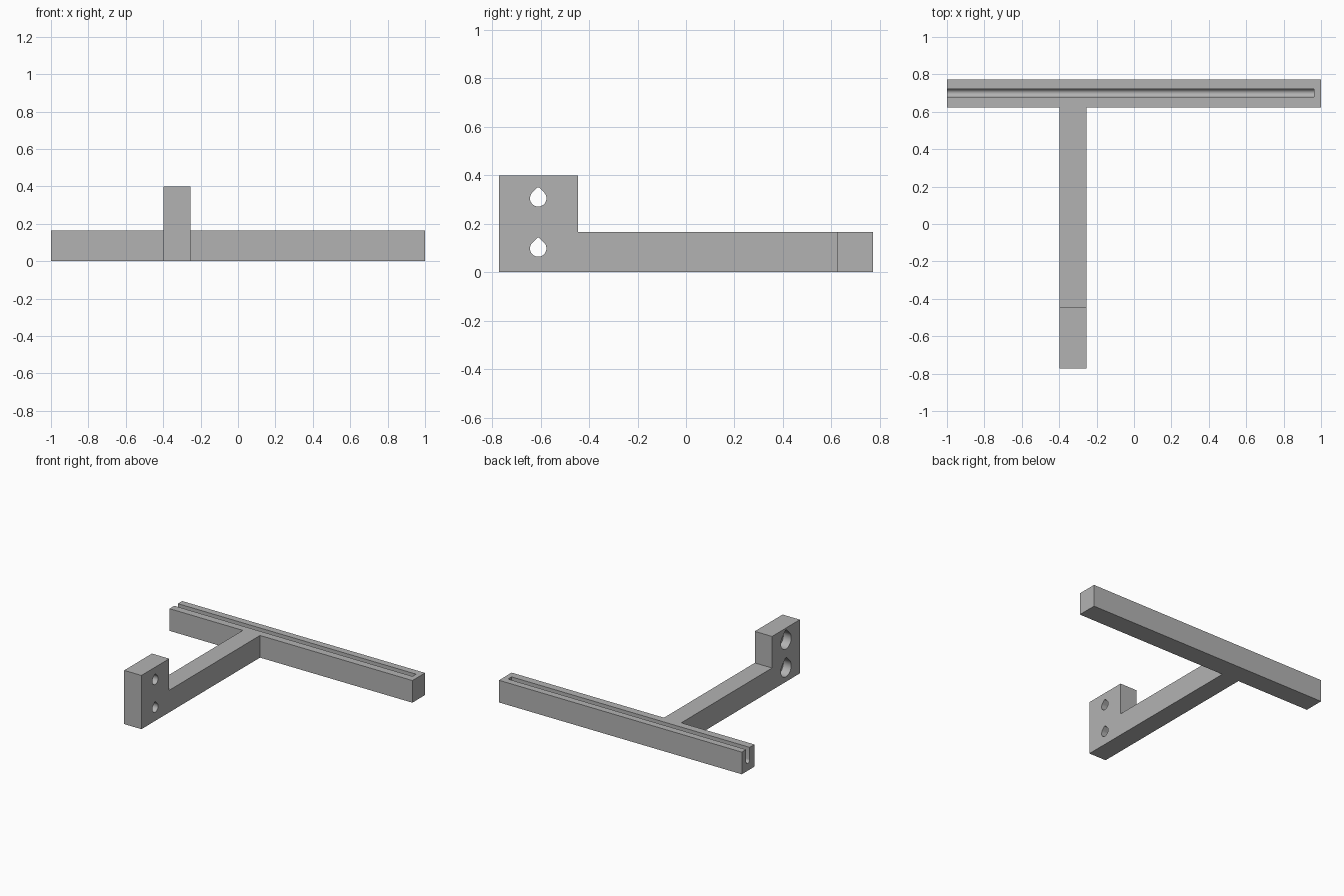
import bpy, bmesh, math
from mathutils import Vector

if "Cube" in bpy.data.objects:
    bpy.data.objects.remove(bpy.data.objects["Cube"], do_unlink=True)

grey = bpy.data.materials.new("matte_grey")
grey.use_nodes = True
colour = (0.45, 0.45, 0.45, 1)
grey.diffuse_color = colour
grey.node_tree.nodes["Principled BSDF"].inputs["Base Color"].default_value = colour


def prism(name, outline, x0, x1):
    """Extrude a (y, z) outline along x."""
    bm = bmesh.new()
    face = bm.faces.new([bm.verts.new((x0, y, z)) for y, z in outline])
    out = bmesh.ops.extrude_face_region(bm, geom=[face])
    verts = [v for v in out["geom"] if isinstance(v, bmesh.types.BMVert)]
    bmesh.ops.translate(bm, verts=verts, vec=Vector((x1 - x0, 0, 0)))
    bmesh.ops.recalc_face_normals(bm, faces=bm.faces)
    mesh = bpy.data.meshes.new(name)
    bm.to_mesh(mesh)
    bm.free()
    mesh.materials.append(grey)
    obj = bpy.data.objects.new(name, mesh)
    bpy.context.collection.objects.link(obj)
    return obj


def combine(target, tool, operation):
    """Apply a boolean and discard the tool."""
    tool.hide_render = True
    mod = target.modifiers.new("boolean", "BOOLEAN")
    mod.operation, mod.object, mod.solver = operation, tool, "EXACT"
    bpy.context.view_layer.objects.active = target
    bpy.ops.object.modifier_apply(modifier=mod.name)
    bpy.data.objects.remove(tool, do_unlink=True)


def arc(cy, cz, r, start, end, steps):
    angles = [math.radians(start + (end - start) * i / steps) for i in range(steps + 1)]
    return [(cy + r * math.cos(a), cz + r * math.sin(a)) for a in angles]


def teardrop(cy, cz, r):
    """Circle with a slightly blunted point on top."""
    return arc(cy, cz, r, 135, 405, 30) + [(cy + 0.08 * r, cz + 1.33 * r),
                                           (cy - 0.08 * r, cz + 1.33 * r)]


# Main dimensions
RAIL_Y0, RAIL_Y1, HEIGHT = 0.623, 0.772, 0.165
ARM_X0, ARM_X1 = -0.397, -0.255
FRONT, BLOCK_BACK, BLOCK_TOP = -0.772, -0.445, 0.4
SLOT_Y, SLOT_R = 0.70, 0.021

# Long rail joined to the L-shaped arm
body = prism("slotted_rail_and_arm",
             [(RAIL_Y0, 0), (RAIL_Y1, 0), (RAIL_Y1, HEIGHT), (RAIL_Y0, HEIGHT)], -1, 1)
arm = prism("arm",
            [(FRONT, 0), (RAIL_Y0 + 0.02, 0), (RAIL_Y0 + 0.02, HEIGHT),
             (BLOCK_BACK, HEIGHT), (BLOCK_BACK, BLOCK_TOP), (FRONT, BLOCK_TOP)],
            ARM_X0, ARM_X1)
combine(body, arm, "UNION")

# Round-bottomed slot, open at one end
slot = prism("slot_cutter",
             arc(SLOT_Y, 0.075, SLOT_R, 180, 360, 12)
             + [(SLOT_Y + SLOT_R, 0.3), (SLOT_Y - SLOT_R, 0.3)], -1.1, 0.962)
combine(body, slot, "DIFFERENCE")

# Screw holes with wide recesses on one side
for z in (0.098, 0.305):
    combine(body, prism("hole_cutter", teardrop(-0.61, z, 0.034), -0.6, 0), "DIFFERENCE")
    combine(body, prism("recess_cutter", teardrop(-0.61, z, 0.061), -0.6, ARM_X0 + 0.065),
            "DIFFERENCE")

# Merge flat areas and shade
bm = bmesh.new()
bm.from_mesh(body.data)
bmesh.ops.remove_doubles(bm, verts=bm.verts, dist=0.0001)
bmesh.ops.dissolve_limit(bm, angle_limit=math.radians(1), verts=bm.verts, edges=bm.edges)
bm.to_mesh(body.data)
bm.free()
bpy.ops.object.select_all(action="DESELECT")
body.select_set(True)
bpy.context.view_layer.objects.active = body
bpy.ops.object.shade_smooth_by_angle(angle=math.radians(30))
